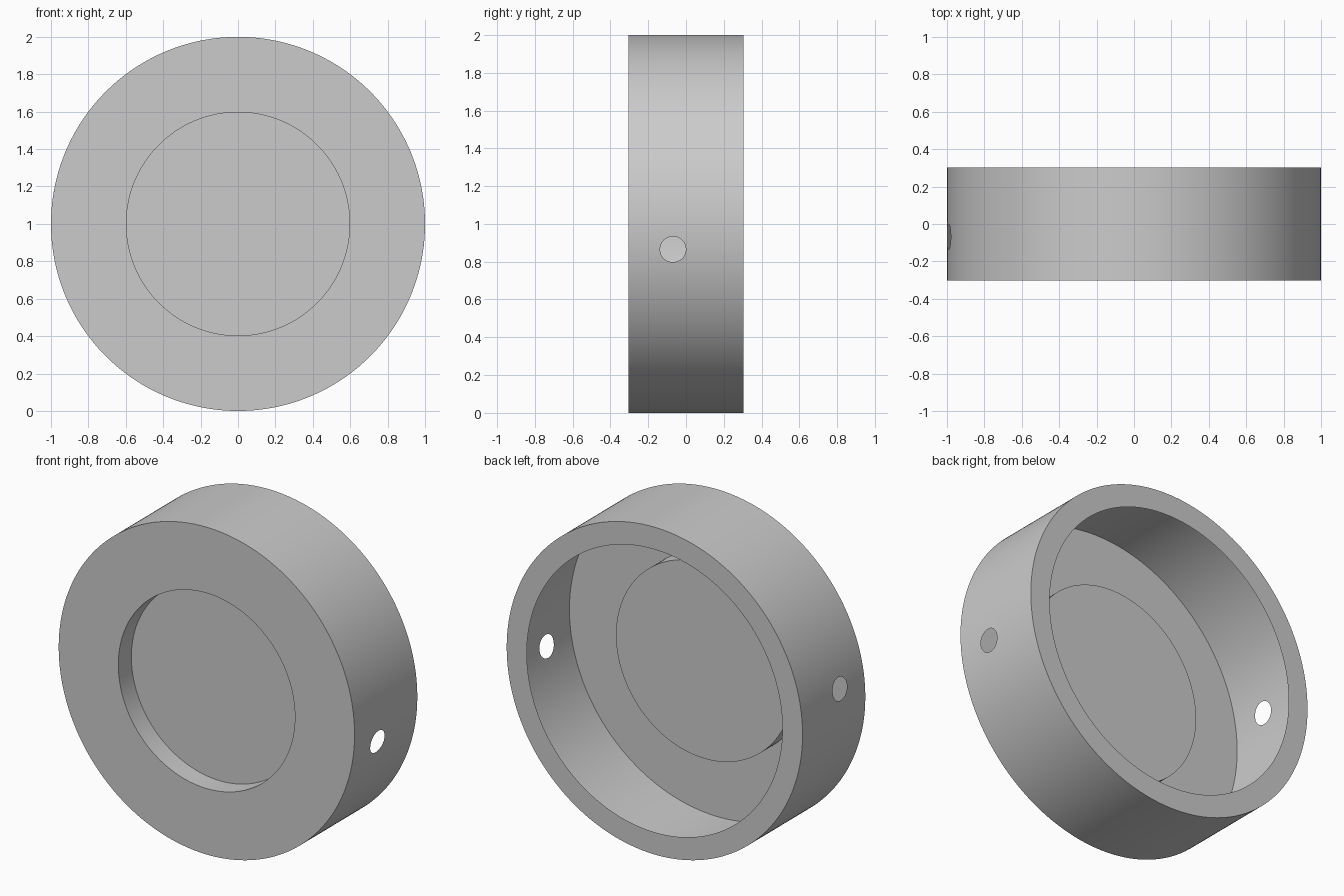
import bpy
import bmesh
import math

if "Cube" in bpy.data.objects:
    bpy.data.objects.remove(bpy.data.objects["Cube"], do_unlink=True)

SEGMENTS = 256
PITCH = 2 * math.pi / SEGMENTS   # angle of one column, also row height near the holes
HALF_DEPTH = 0.303
TILT = -0.135                    # the line through both side holes leans a little
HOLE_Y, HOLE_RADIUS = -0.069, 0.069

grey = bpy.data.materials.new("plain grey")
grey.use_nodes = True
grey.diffuse_color = (0.6, 0.6, 0.6, 1)
grey.node_tree.nodes["Principled BSDF"].inputs["Base Color"].default_value = grey.diffuse_color


def on_ring(angle, radius, y):
    return (radius * math.cos(angle + TILT), y, 1 + radius * math.sin(angle + TILT))


def finish(name, bm):
    bmesh.ops.remove_doubles(bm, verts=bm.verts, dist=0.00001)
    mesh = bpy.data.meshes.new(name)
    bm.to_mesh(mesh)
    bm.free()
    mesh.materials.append(grey)
    obj = bpy.data.objects.new(name, mesh)
    bpy.context.collection.objects.link(obj)
    bpy.ops.object.select_all(action='DESELECT')
    obj.select_set(True)
    bpy.context.view_layer.objects.active = obj
    bpy.ops.object.shade_smooth_by_angle(angle=math.radians(30))


def revolve(name, profile, place=on_ring, skip=lambda column, row: False):
    """Turn a (radius, y) profile around the y axis, leaving out skipped cells."""
    bm = bmesh.new()
    grid = [[bm.verts.new(place(c * PITCH, r, y)) for r, y in profile]
            for c in range(SEGMENTS)]
    for c in range(SEGMENTS):
        here, following = grid[c], grid[(c + 1) % SEGMENTS]
        for k in range(len(profile) - 1):
            if not skip(c, k):
                bm.faces.new((here[k], here[k + 1], following[k + 1], following[k]))
    loose = [v for v in bm.verts if not v.link_faces]
    bmesh.ops.delete(bm, geom=loose, context='VERTS')
    finish(name, bm)


# Front: sunken disc, its short wall and the flat ring around it
floor_y = -HALF_DEPTH + 0.126
revolve("recess_floor", [(0, floor_y), (0.597, floor_y)])
revolve("recess_wall", [(0.597, floor_y), (0.597, -HALF_DEPTH)])
revolve("front_ring", [(0.597, -HALF_DEPTH), (1, -HALF_DEPTH)])

# Back: narrow lip around the open cavity
revolve("back_lip", [(1, HALF_DEPTH), (0.864, HALF_DEPTH)])

# Outer wall: thin sheet with two opposite round holes
HALF = SEGMENTS // 2
RING = 3   # cells from hole centre to hole edge


def column_offset(c):
    return (c + HALF // 2) % HALF - HALF // 2


def wall_point(angle, radius, y):
    i, j = column_offset(round(angle / PITCH)), round((y - HOLE_Y) / PITCH)
    if max(abs(i), abs(j)) == RING:
        # pull the square of points around the hole onto a circle
        scale = HOLE_RADIUS / math.hypot(i, j)
        angle += i * (scale - PITCH)
        y = HOLE_Y + j * scale
    return on_ring(angle, radius, y)


def in_hole(c, k):
    # the first row is the front edge, so hole rows start one later
    return -RING <= column_offset(c) < RING and 2 <= k < 2 + 2 * RING


rows = [HOLE_Y + j * PITCH for j in range(-RING - 1, RING + 2)]
revolve("outer_wall", [(1, y) for y in [-HALF_DEPTH, *rows, HALF_DEPTH]], wall_point, in_hole)
